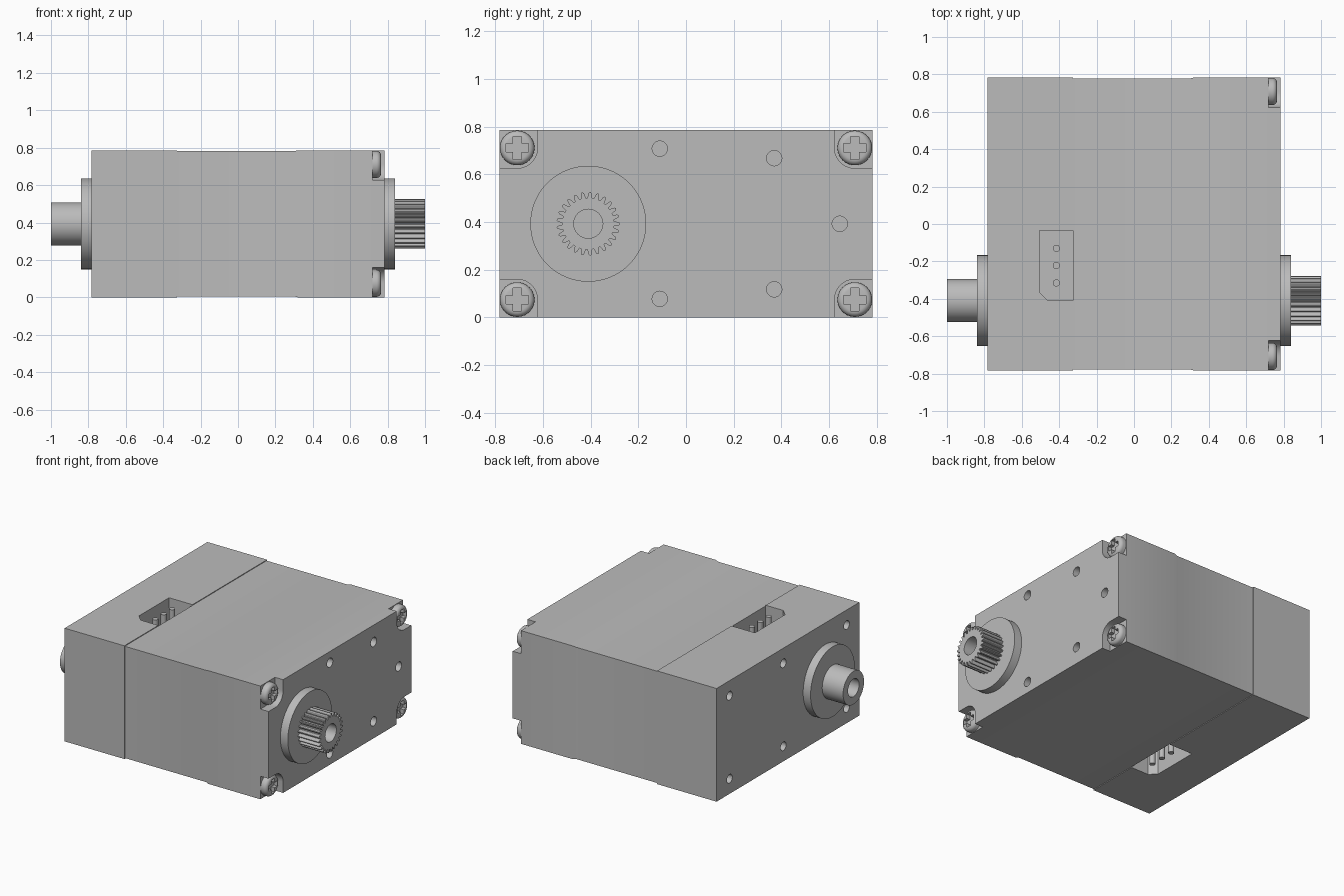
import bpy, bmesh
from math import sin, cos, pi, radians

if "Cube" in bpy.data.objects:
    bpy.data.objects.remove(bpy.data.objects["Cube"])

HALF, HEIGHT, SEAM = 0.783, 0.786, -0.325
SHAFT_Y, MID_Z = -0.41, HEIGHT / 2

grey = bpy.data.materials.new("housing grey")
grey.use_nodes = True
colour = (0.5, 0.5, 0.5, 1)
grey.diffuse_color = colour
grey.node_tree.nodes["Principled BSDF"].inputs["Base Color"].default_value = colour


def loft(bm, rings):
    """Skin a list of equal-length rings and cap both ends."""
    rows = [[bm.verts.new(p) for p in ring] for ring in rings]
    n = len(rows[0])
    for a, b in zip(rows, rows[1:]):
        for i in range(n):
            bm.faces.new((a[i], a[(i + 1) % n], b[(i + 1) % n], b[i]))
    bm.faces.new(rows[0])
    bm.faces.new(rows[-1])


def prism_x(bm, outline, x0, x1):
    loft(bm, [[(x, y, z) for y, z in outline] for x in (x0, x1)])


def prism_z(bm, outline, z0, z1):
    loft(bm, [[(x, y, z) for x, y in outline] for z in (z0, z1)])


def circle(cu, cv, r, n=32):
    return [(cu + r * cos(2 * pi * i / n), cv + r * sin(2 * pi * i / n)) for i in range(n)]


def rect(u0, u1, v0, v1):
    return [(u0, v0), (u1, v0), (u1, v1), (u0, v1)]


def turned(bm, profile, y, z, n=64):
    """Revolve (x, radius) stations about an axis along x."""
    loft(bm, [[(x, v, w) for v, w in circle(y, z, r, n)] for x, r in profile])


def finish(name, bm):
    bmesh.ops.recalc_face_normals(bm, faces=bm.faces[:])
    mesh = bpy.data.meshes.new(name)
    bm.to_mesh(mesh)
    bm.free()
    obj = bpy.data.objects.new(name, mesh)
    bpy.context.collection.objects.link(obj)
    mesh.materials.append(grey)
    return obj


def activate(obj):
    bpy.ops.object.select_all(action="DESELECT")
    obj.select_set(True)
    bpy.context.view_layer.objects.active = obj


def cut(obj, cutter_bm):
    cutter = finish("cutter", cutter_bm)
    cutter.hide_render = True
    mod = obj.modifiers.new("cut", "BOOLEAN")
    mod.operation, mod.solver, mod.object = "DIFFERENCE", "EXACT", cutter
    activate(obj)
    bpy.ops.object.modifier_apply(modifier=mod.name)
    bpy.data.objects.remove(cutter)


def smooth(obj):
    activate(obj)
    bpy.ops.object.shade_smooth_by_angle(angle=radians(30))


def case_ring(x, inset):
    h = HALF - inset
    return [(x, y, z) for y, z in rect(-h, h, inset, HEIGHT - inset)]


# Corners of the output face, as signs in y and z
corners = [(sy, sz) for sy in (-1, 1) for sz in (-1, 1)]


def corner_point(sy, sz, inset=0.075):
    return sy * (HALF - inset), MID_Z + sz * (MID_Z - inset)


# Main case: slightly waisted behind the output end
bm = bmesh.new()
loft(bm, [case_ring(SEAM, 0.005), case_ring(0.30, 0.005), case_ring(0.32, 0), case_ring(HALF, 0)])
main_case = finish("main_case", bm)

# Screw recesses with a rounded inner corner, and mounting holes
bm = bmesh.new()
for sy, sz in corners:
    cy, cz = corner_point(sy, sz)
    r, out = 0.085, 0.1
    arc = [(cy - sy * r * cos(a), cz - sz * r * sin(a)) for a in [i * pi / 24 for i in range(13)]]
    outer = [(cy, cz + sz * out), (cy - sy * r, cz + sz * out)]
    prism_x(bm, [(cy + sy * out, cz + sz * out)] + outer[1:] + arc + [(cy + sy * out, cz - sz * r)],
            0.72, HALF + 0.05)
for y, dz in ((-0.11, 0.315), (0.37, 0.275), (0.645, 0), (0.37, -0.275), (-0.11, -0.315)):
    prism_x(bm, circle(y, MID_Z + dz, 0.032), 0.64, HALF + 0.05)
cut(main_case, bm)
smooth(main_case)

# Rear cover with its mounting holes and two connector pockets
bm = bmesh.new()
loft(bm, [case_ring(-HALF, 0), case_ring(SEAM, 0)])
rear_cover = finish("rear_cover", bm)
bm = bmesh.new()
for y in (-0.645, 0.05, 0.64):
    for z in (0.105, HEIGHT - 0.105):
        prism_x(bm, circle(y, z, 0.03), -HALF - 0.05, -0.65)
DEPTH = 0.28
pocket = [(-0.505, -0.035), (-0.505, -0.365), (-0.46, -0.41), (SEAM + 0.02, -0.41), (SEAM + 0.02, -0.035)]
prism_z(bm, pocket, -0.05, DEPTH)
prism_z(bm, pocket, HEIGHT - DEPTH, HEIGHT + 0.05)
cut(rear_cover, bm)
smooth(rear_cover)

# Connector pins
for side, z0, z1 in (("top", HEIGHT - DEPTH - 0.01, HEIGHT - 0.015), ("bottom", 0.015, DEPTH + 0.01)):
    bm = bmesh.new()
    for y in (-0.13, -0.222, -0.315):
        prism_z(bm, circle(-0.415, y, 0.019, 24), z0, z1)
    smooth(finish(side + "_connector_pins", bm))

# Output boss and toothed shaft
bm = bmesh.new()
turned(bm, [(HALF - 0.01, 0.243), (0.84, 0.243)], SHAFT_Y, MID_Z, 96)
smooth(finish("output_boss", bm))

TEETH = 25
tooth = [(0.0, 0.108), (0.2, 0.109), (0.36, 0.128), (0.5, 0.133), (0.64, 0.133), (0.78, 0.128), (0.94, 0.109)]
outline = []
for i in range(TEETH):
    for t, r in tooth:
        a = 2 * pi * (i + t - 0.57) / TEETH
        outline.append((SHAFT_Y + r * cos(a), MID_Z + r * sin(a)))
bm = bmesh.new()
prism_x(bm, outline, 0.835, 1.0)
output_shaft = finish("output_spline_shaft", bm)
bm = bmesh.new()
prism_x(bm, circle(SHAFT_Y, MID_Z, 0.061, 48), 0.86, 1.05)
cut(output_shaft, bm)
smooth(output_shaft)

# Rear boss with a plain bored shaft
bm = bmesh.new()
turned(bm, [(-HALF + 0.01, 0.243), (-0.84, 0.243), (-0.84, 0.115), (-1, 0.115), (-1, 0.061), (-0.86, 0.061)],
       SHAFT_Y, MID_Z, 96)
smooth(finish("rear_boss_and_shaft", bm))

# Cross-head corner screws
for sy, sz in corners:
    y, z = corner_point(sy, sz)
    bm = bmesh.new()
    dome = [(0.74 + 0.025 * sin(a), 0.0475 + 0.025 * cos(a)) for a in [i * pi / 12 for i in range(7)]]
    turned(bm, [(0.715, 0.0725)] + dome, y, z, 40)
    name = "screw_" + ("front" if sy < 0 else "back") + ("_lower" if sz < 0 else "_upper")
    screw = finish(name, bm)
    arm, w = 0.048, 0.018
    bm = bmesh.new()
    quarter = [(arm, -w), (arm, w), (w, w)]
    cross = []
    for _ in range(4):
        cross += [(y + u, z + v) for u, v in quarter]
        quarter = [(-v, u) for u, v in quarter]
    prism_x(bm, cross, 0.738, 0.8)
    cut(screw, bm)
    smooth(screw)
